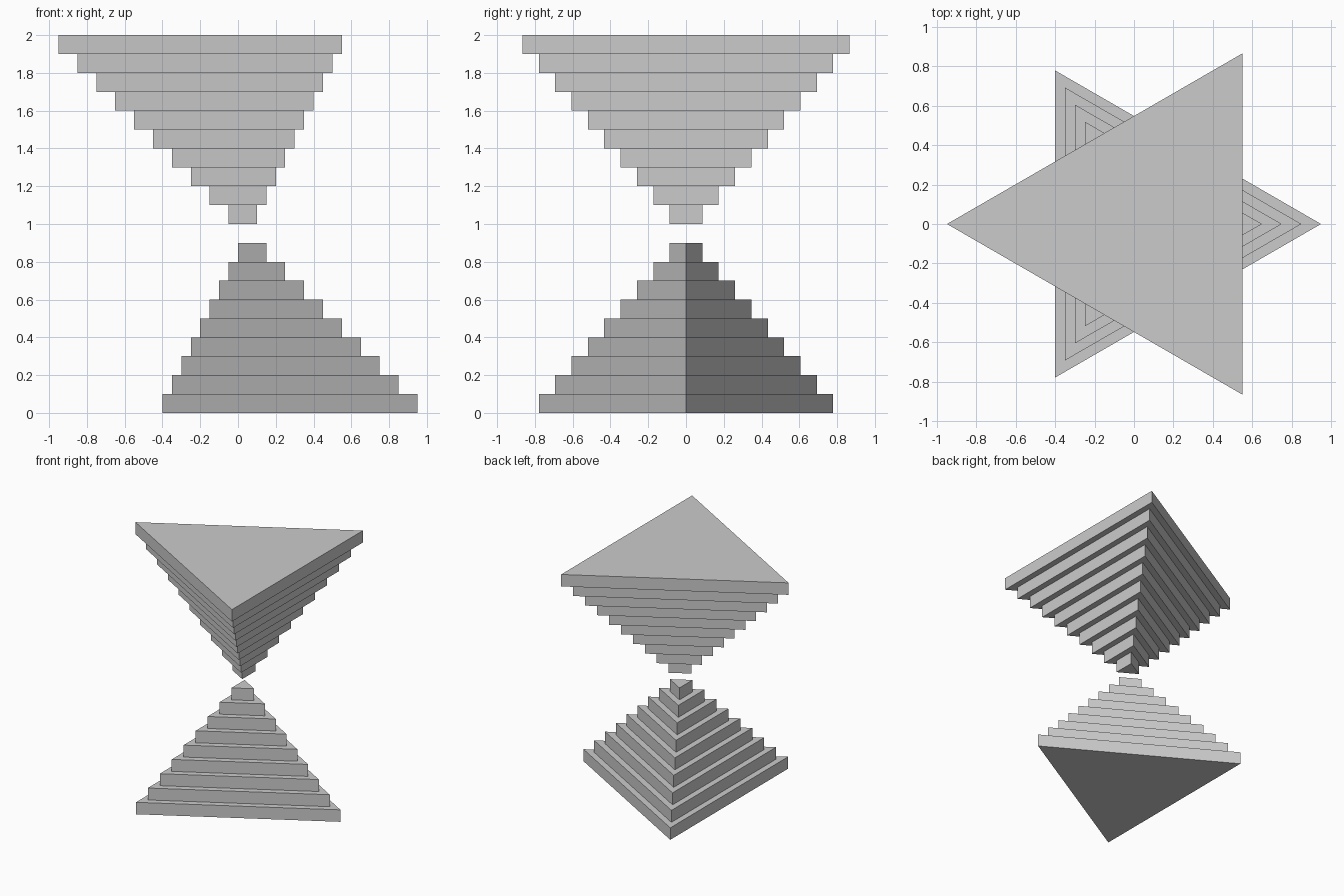
import bpy, bmesh
from math import cos, sin, pi

if "Cube" in bpy.data.objects:
    bpy.data.objects.remove(bpy.data.objects["Cube"])

STEP = 0.1      # layer height and radius increment
CENTRE_X = 0.05


def stepped_pyramid(name, radii, z0, turn):
    """Closed stepped triangular tower; one layer per radius, going up from z0."""
    bm = bmesh.new()
    rings = []
    for i, r in enumerate(radii):
        for z in (z0 + i * STEP, z0 + (i + 1) * STEP):
            rings.append([bm.verts.new((CENTRE_X + r * cos(turn + k * 2 * pi / 3),
                                        r * sin(turn + k * 2 * pi / 3), z))
                          for k in range(3)])
    # walls and ledges
    for a, b in zip(rings, rings[1:]):
        for k in range(3):
            n = (k + 1) % 3
            bm.faces.new((a[k], a[n], b[n], b[k]))
    # end caps
    bm.faces.new(rings[0][::-1])
    bm.faces.new(rings[-1])
    mesh = bpy.data.meshes.new(name)
    bm.to_mesh(mesh)
    bm.free()
    obj = bpy.data.objects.new(name, mesh)
    bpy.context.collection.objects.link(obj)
    return obj


# lower pyramid: nine steps narrowing upward, corner toward +x
stepped_pyramid("lower_pyramid", [STEP * i for i in range(9, 0, -1)], 0.0, 0.0)

# upper inverted pyramid: ten steps widening upward, corner toward -x
stepped_pyramid("upper_pyramid", [STEP * i for i in range(1, 11)], 1.0, pi)
